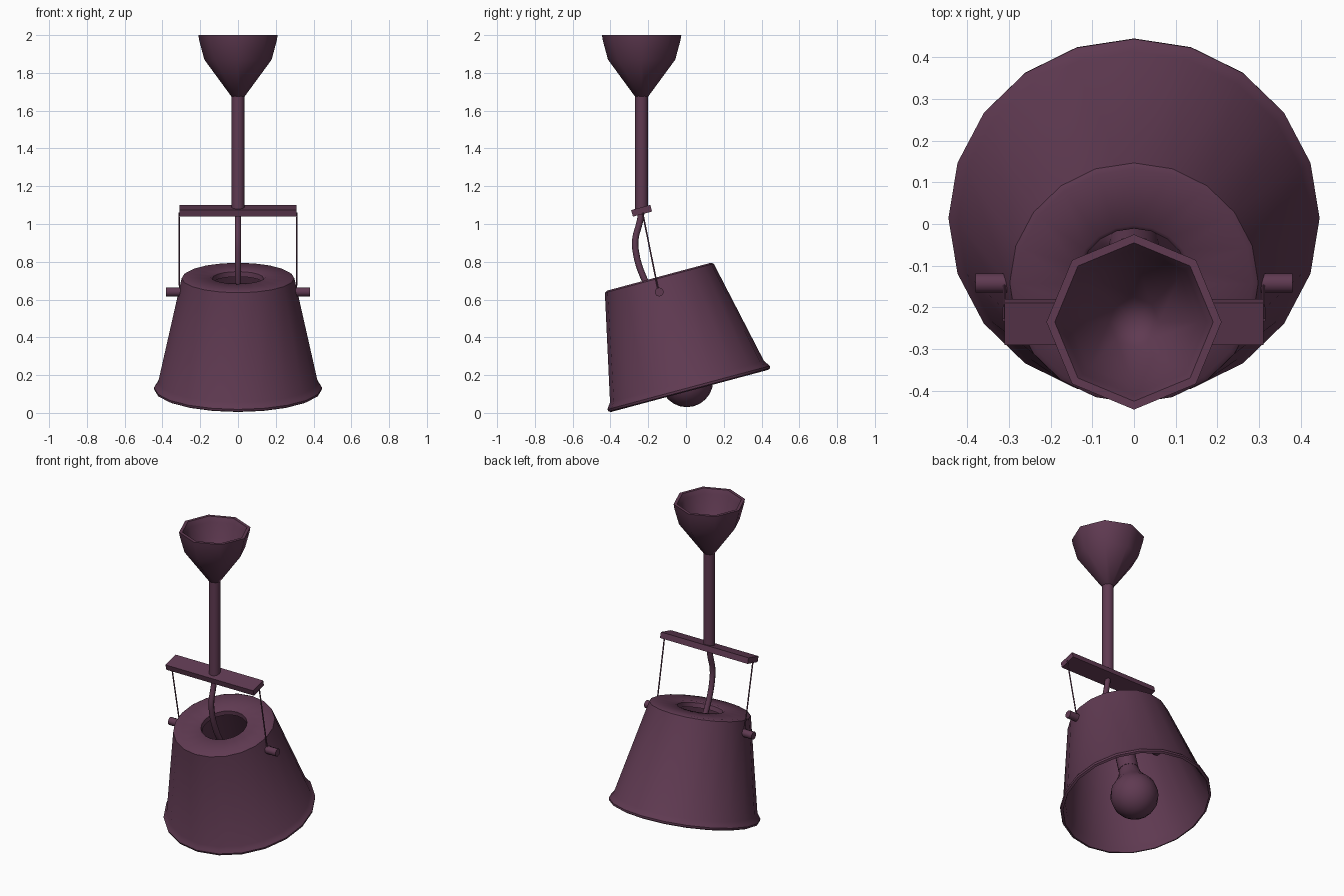
import bpy, bmesh, math
from mathutils import Vector, Matrix

if "Cube" in bpy.data.objects:
    bpy.data.objects.remove(bpy.data.objects["Cube"])

TILT = math.radians(15)
plum = bpy.data.materials.new("plum")
plum.diffuse_color = (0.115, 0.042, 0.083, 1)
plum.use_nodes = True
plum.node_tree.nodes["Principled BSDF"].inputs["Base Color"].default_value = plum.diffuse_color


def finish(name, bm, angle=40):
    """Turn a bmesh into a coloured object, smooth except at sharp edges."""
    bmesh.ops.remove_doubles(bm, verts=bm.verts, dist=1e-5)
    bmesh.ops.recalc_face_normals(bm, faces=bm.faces)
    me = bpy.data.meshes.new(name)
    bm.to_mesh(me)
    bm.free()
    me.materials.append(plum)
    ob = bpy.data.objects.new(name, me)
    bpy.context.collection.objects.link(ob)
    bpy.ops.object.select_all(action='DESELECT')
    ob.select_set(True)
    bpy.context.view_layer.objects.active = ob
    bpy.ops.object.shade_smooth_by_angle(angle=math.radians(angle))
    return ob


def lathe(name, profile, segs, matrix, closed=False, angle=40):
    """Spin (radius, height) points about local z."""
    bm = bmesh.new()
    vs = [bm.verts.new((r, 0, h)) for r, h in profile]
    pairs = list(zip(vs, vs[1:])) + ([(vs[-1], vs[0])] if closed else [])
    es = [bm.edges.new(p) for p in pairs]
    bmesh.ops.spin(bm, geom=vs + es, cent=(0, 0, 0), axis=(0, 0, 1),
                   angle=2 * math.pi, steps=segs, use_merge=True)
    bmesh.ops.transform(bm, matrix=matrix, verts=bm.verts)
    return finish(name, bm, angle)


def rod(name, a, b, r, segs):
    """Capped cylinder between two points."""
    a, b = Vector(a), Vector(b)
    d = b - a
    m = Matrix.Translation((a + b) / 2) @ d.to_track_quat('Z', 'Y').to_matrix().to_4x4()
    bm = bmesh.new()
    bmesh.ops.create_cone(bm, cap_ends=True, segments=segs, radius1=r, radius2=r,
                          depth=d.length, matrix=m)
    return finish(name, bm, 50)


# Ceiling cup: open eight-sided funnel running into the stem
stem = Matrix.Translation((0, -0.235, 0))
lathe("ceiling_cup", [(0, 1.70), (0.06, 1.76), (0.155, 1.88), (0.175, 1.97), (0.19, 2.0),
                      (0.21, 2.0), (0.205, 1.97), (0.178, 1.87), (0.035, 1.675), (0, 1.675)],
      8, stem, angle=60)
rod("stem", (0, -0.235, 1.07), (0, -0.235, 1.69), 0.034, 12)

# Tilted cross bar
bm = bmesh.new()
bmesh.ops.create_cube(bm, size=1, matrix=Matrix.Translation((0, -0.235, 1.07))
                      @ Matrix.Rotation(TILT, 4, 'X') @ Matrix.Diagonal((0.62, 0.105, 0.036, 1)))
finish("cross_bar", bm)

# Suspension wires and pivot pins
for side, s in (("left", -1), ("right", 1)):
    rod(side + "_wire", (s * 0.312, -0.23, 1.06), (s * 0.31, -0.145, 0.64), 0.004, 6)
    rod(side + "_pin", (s * 0.27, -0.142, 0.64), (s * 0.38, -0.142, 0.64), 0.024, 10)

# Tilted shade: hollow twenty-sided shell with flared lip and open top
shade = Matrix.Translation((0, 0.017, 0.122)) @ Matrix.Rotation(TILT, 4, 'X')
lathe("shade", [(0.430, -0.006), (0.443, 0.0), (0.445, 0.012), (0.436, 0.025), (0.422, 0.045),
                (0.302, 0.595), (0.298, 0.612), (0.285, 0.62), (0.145, 0.62), (0.135, 0.612),
                (0.132, 0.585), (0.142, 0.585), (0.148, 0.605), (0.28, 0.605),
                (0.288, 0.592), (0.408, 0.045), (0.42, 0.02)], 20, shade, closed=True)

# Bulb with its neck, and the socket above it
bulb = [(0.14 * math.cos(t), 0.05 + 0.14 * math.sin(t))
        for t in (math.radians(a) for a in range(-90, 46, 15))]
lathe("bulb", bulb + [(0.07, 0.20), (0.055, 0.26), (0, 0.26)], 16, shade)
lathe("socket", [(0, 0.25), (0.06, 0.25), (0.06, 0.40), (0.025, 0.43), (0, 0.43)], 12, shade)

# Slack cord from the stem down to the socket
cu = bpy.data.curves.new("cord", 'CURVE')
cu.dimensions = '3D'
cu.bevel_depth = 0.017
cu.bevel_resolution = 2
cu.resolution_u = 4
pts = [(-0.235, 1.07), (-0.245, 1.01), (-0.268, 0.92), (-0.265, 0.85),
       (-0.23, 0.73), (-0.17, 0.62), (-0.09, 0.53)]
sp = cu.splines.new('BEZIER')
sp.bezier_points.add(len(pts) - 1)
for p, (y, z) in zip(sp.bezier_points, pts):
    p.co = (0, y, z)
    p.handle_left_type = p.handle_right_type = 'AUTO'
cu.materials.append(plum)
bpy.context.collection.objects.link(bpy.data.objects.new("cord", cu))
